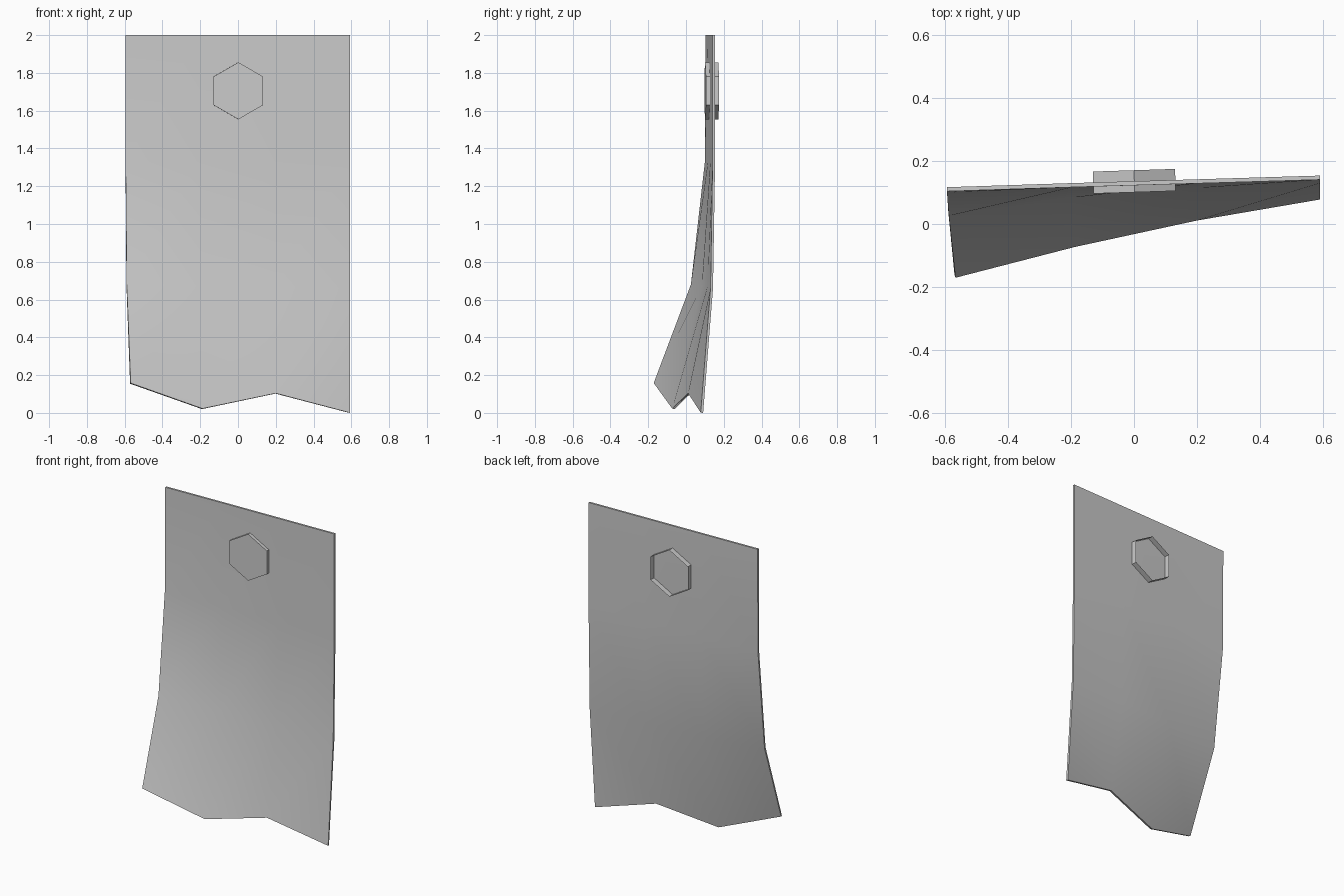
import bpy, bmesh, math
from mathutils import Matrix

if "Cube" in bpy.data.objects:
    bpy.data.objects.remove(bpy.data.objects["Cube"])


def add_object(name, bm):
    mesh = bpy.data.meshes.new(name)
    bm.to_mesh(mesh)
    bm.free()
    obj = bpy.data.objects.new(name, mesh)
    bpy.context.collection.objects.link(obj)
    return obj


# Front surface of the hanging sheet: four rows of points, top to torn bottom edge
rows = [
    [(-.595, .104, 2.0), (-.2, .117, 2.0), (.197, .129, 2.0), (.592, .141, 2.0)],
    [(-.595, .100, 1.33), (-.2, .116, 1.33), (.197, .129, 1.33), (.592, .141, 1.33)],
    [(-.589, .026, .68), (-.195, .084, .67), (.197, .114, .67), (.592, .130, .66)],
    [(-.568, -.171, .158), (-.188, -.073, .023), (.2, .011, .104), (.592, .078, .001)],
]
bm = bmesh.new()
grid = [[bm.verts.new(p) for p in row] for row in rows]
for r in range(3):
    for c in range(3):
        tl, tr = grid[r][c:c + 2]
        bl, br = grid[r + 1][c:c + 2]
        for tri in ((bl, br, tr), (bl, tr, tl)):
            bm.faces.new(tri).smooth = True
sheet = add_object("hanging_sheet", bm)
thick = sheet.modifiers.new("thickness", 'SOLIDIFY')
thick.thickness = 0.013
thick.offset = -1
bpy.context.view_layer.objects.active = sheet
sheet.select_set(True)
bpy.ops.object.modifier_apply(modifier=thick.name)
bpy.ops.object.shade_smooth_by_angle(angle=math.radians(30))

# Hexagonal bolt through the sheet, closed at the front and open at the back
bm = bmesh.new()
ring = [(0.151 * math.sin(i * math.pi / 3), 0.151 * math.cos(i * math.pi / 3)) for i in range(6)]
front = [bm.verts.new((x, -.035, z)) for x, z in ring]
back = [bm.verts.new((x, .035, z)) for x, z in ring]
bm.faces.new(front)
for i in range(6):
    j = (i + 1) % 6
    bm.faces.new((front[i], back[i], back[j], front[j]))
bmesh.ops.recalc_face_normals(bm, faces=bm.faces)
if next(f for f in bm.faces if len(f.verts) == 6).normal.y > 0:
    bmesh.ops.reverse_faces(bm, faces=bm.faces)
bolt = add_object("hex_bolt", bm)
bolt.matrix_world = Matrix.Translation((0.001, .136, 1.705)) @ Matrix.Rotation(math.radians(1.85), 4, 'Z')
